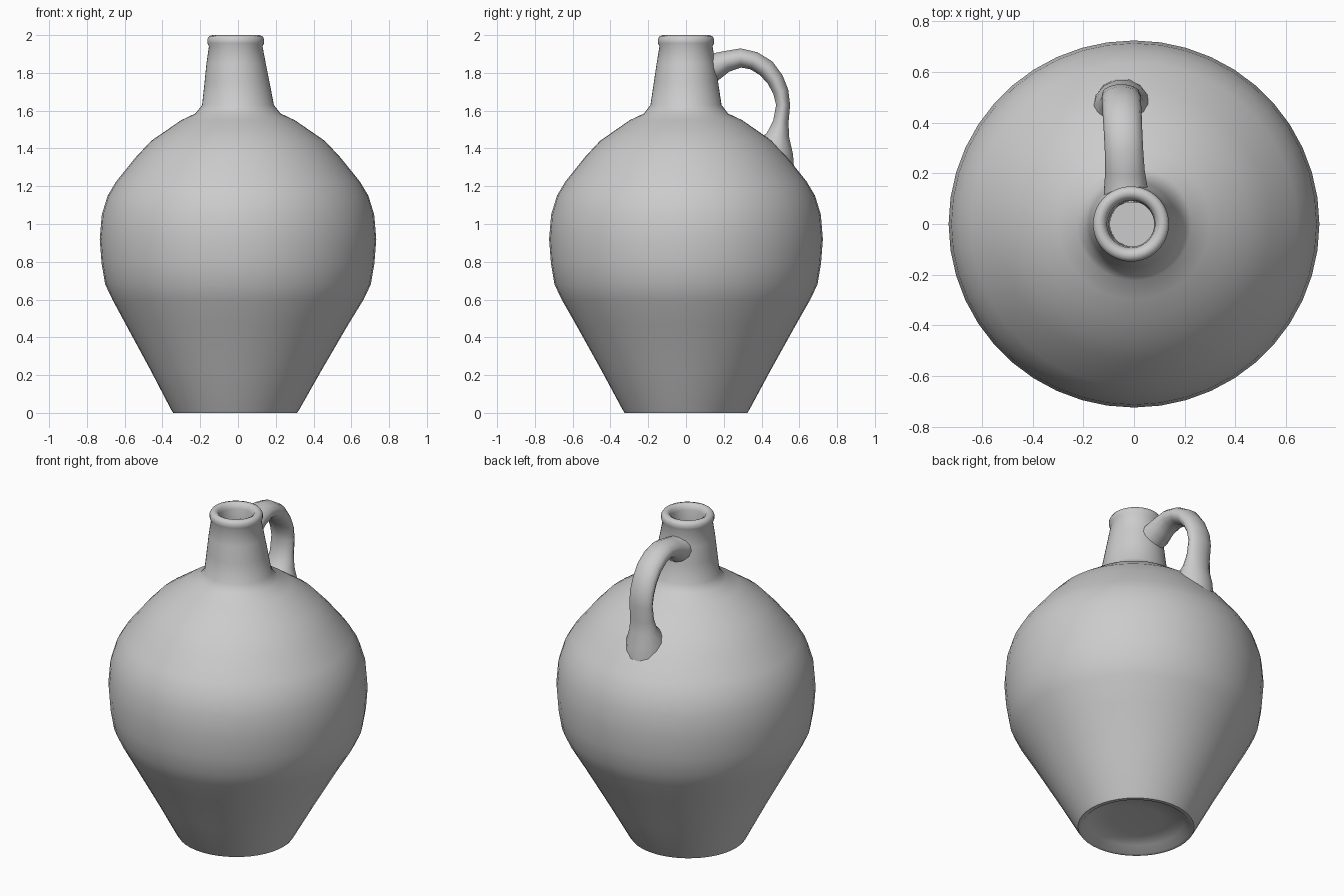
import bpy, bmesh
from math import cos, sin, pi, atan2
from mathutils import Vector


def skin(name, rings, angle):
    """Bridge equal-length rings of points into a closed, smooth-shaded object."""
    bm = bmesh.new()
    loops = [[bm.verts.new(p) for p in ring] for ring in rings]
    n = len(loops[0])
    for a, b in zip(loops, loops[1:]):
        for i in range(n):
            j = (i + 1) % n
            bm.faces.new((a[i], a[j], b[j], b[i]))
    bm.faces.new(loops[0][::-1])
    bm.faces.new(loops[-1])
    bmesh.ops.recalc_face_normals(bm, faces=bm.faces)
    mesh = bpy.data.meshes.new(name)
    bm.to_mesh(mesh)
    bm.free()
    obj = bpy.data.objects.new(name, mesh)
    bpy.context.collection.objects.link(obj)
    bpy.ops.object.select_all(action='DESELECT')
    bpy.context.view_layer.objects.active = obj
    obj.select_set(True)
    bpy.ops.object.shade_smooth_by_angle(angle=angle)
    return obj


# Jug body: recessed foot, belly, neck, rolled lip and mouth (radius, z, x offset)
profile = [
    (0.15, 0.045, -0.015), (0.27, 0.035, -0.015), (0.305, 0.0, -0.015),
    (0.328, 0.0, -0.015), (0.338, 0.015, -0.015),
    (0.455, 0.23, -0.01), (0.59, 0.47, -0.005), (0.665, 0.60, 0),
    (0.703, 0.68, 0), (0.722, 0.79, 0), (0.732, 0.92, 0), (0.721, 1.05, 0),
    (0.69, 1.15, 0), (0.645, 1.225, 0), (0.54, 1.355, 0), (0.46, 1.44, 0),
    (0.38, 1.495, 0), (0.30, 1.55, 0), (0.225, 1.585, 0),
    (0.19, 1.63, 0), (0.172, 1.75, -0.005), (0.157, 1.85, -0.01),
    (0.142, 1.94, -0.012), (0.15, 1.957, -0.012), (0.15, 1.98, -0.012),
    (0.14, 1.995, -0.012), (0.122, 2.0, -0.012), (0.103, 1.99, -0.012),
    (0.095, 1.965, -0.012), (0.09, 1.88, -0.01), (0.09, 1.70, -0.005),
]
SIDES = 44
skin("jug_body", [[(r * cos(2 * pi * i / SIDES) + dx, r * sin(2 * pi * i / SIDES) * 0.99, z)
                   for i in range(SIDES)] for r, z, dx in profile], 0.8)

# Strap handle: oval section swept from neck to shoulder (y, z, half width, half thickness)
path = [
    (0.09, 1.825, 0.09, 0.085), (0.15, 1.83, 0.085, 0.075), (0.21, 1.86, 0.078, 0.058),
    (0.29, 1.879, 0.076, 0.052), (0.36, 1.864, 0.076, 0.05), (0.425, 1.824, 0.077, 0.05),
    (0.472, 1.765, 0.077, 0.046), (0.502, 1.70, 0.077, 0.042), (0.514, 1.63, 0.076, 0.038),
    (0.502, 1.54, 0.077, 0.042), (0.488, 1.47, 0.085, 0.062), (0.468, 1.40, 0.11, 0.105),
    (0.45, 1.34, 0.12, 0.13),
]
rings = []
for k, (y, z, w, t) in enumerate(path):
    y0, z0 = path[max(k - 1, 0)][:2]
    y1, z1 = path[min(k + 1, len(path) - 1)][:2]
    a = atan2(z1 - z0, y1 - y0)
    out = Vector((0, -sin(a), cos(a)))
    centre = Vector((-0.03 - 0.05 * (y - 0.1), y, z))
    rings.append([centre + Vector((w * cos(2 * pi * i / 14), 0, 0)) + out * t * sin(2 * pi * i / 14)
                  for i in range(14)])
skin("handle", rings, 0.9)
